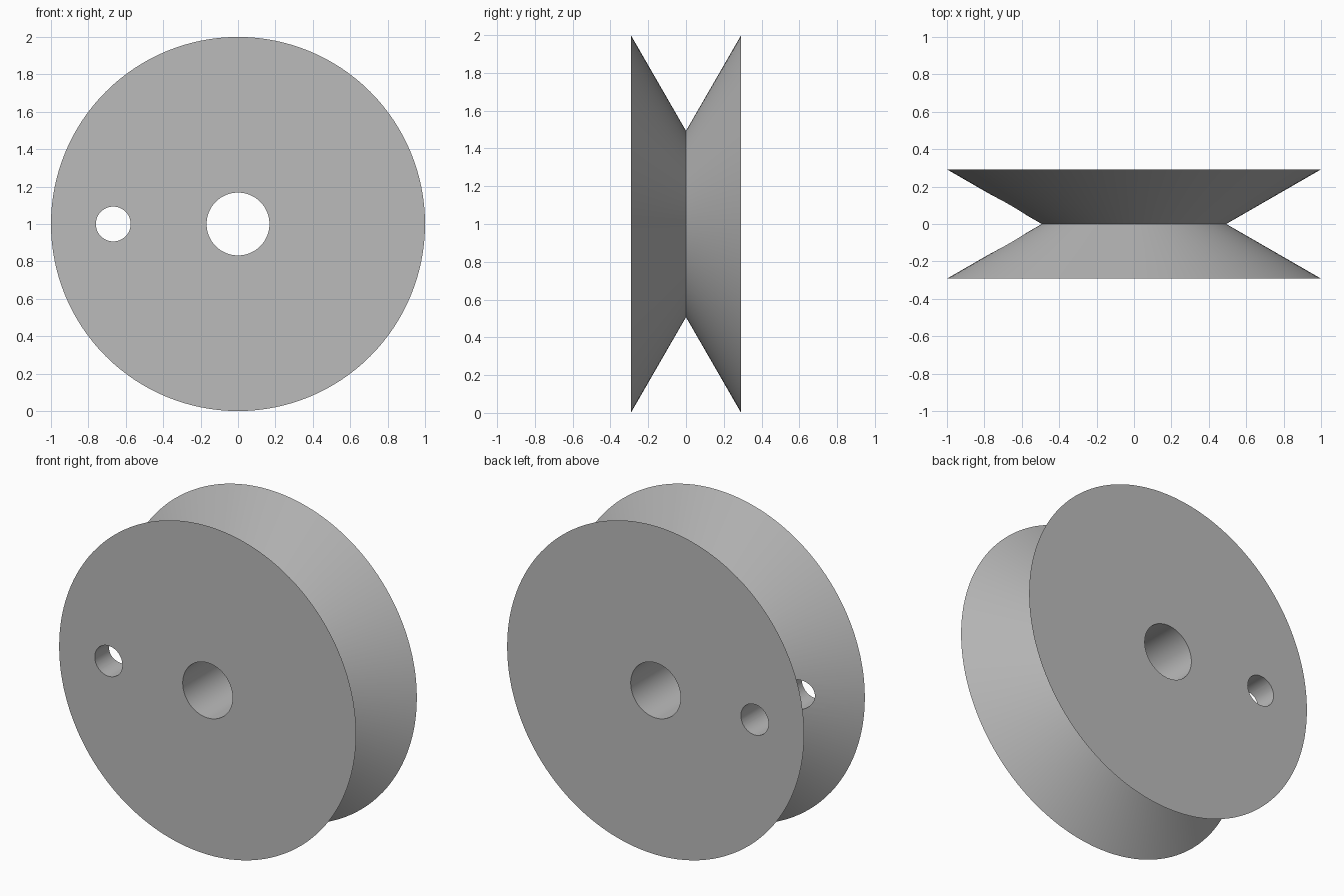
import bpy, bmesh, math
from mathutils import Vector

if "Cube" in bpy.data.objects:
    bpy.data.objects.remove(bpy.data.objects["Cube"])

RIM, WAIST, HALF_WIDTH, BORE = 1.0, 0.493, 0.292, 0.168
HOLE_X, HOLE_RADIUS = -0.667, 0.093
SEGMENTS = 128

grey = bpy.data.materials.new("light_grey")
grey.use_nodes = True
colour = (0.5, 0.5, 0.5, 1)
grey.diffuse_color = colour
grey.node_tree.nodes["Principled BSDF"].inputs["Base Color"].default_value = colour

# Grooved wheel: a closed (radius, y) profile turned around the axle
profile = [(BORE, -HALF_WIDTH), (RIM, -HALF_WIDTH), (WAIST, 0),
           (RIM, HALF_WIDTH), (BORE, HALF_WIDTH)]
bm = bmesh.new()
verts = [bm.verts.new((r, y, 0)) for r, y in profile]
edges = [bm.edges.new((v, verts[i - 1])) for i, v in enumerate(verts)]
bmesh.ops.spin(bm, geom=verts + edges, cent=Vector(), axis=Vector((0, 1, 0)),
               angle=math.tau, steps=SEGMENTS, use_merge=True)
bmesh.ops.remove_doubles(bm, verts=bm.verts, dist=0.0001)
bmesh.ops.recalc_face_normals(bm, faces=bm.faces)
mesh = bpy.data.meshes.new("pulley_wheel")
bm.to_mesh(mesh)
bm.free()
wheel = bpy.data.objects.new("pulley_wheel", mesh)
wheel.location.z = RIM
bpy.context.collection.objects.link(wheel)
mesh.materials.append(grey)

# Small off-centre hole through both flanges
bpy.ops.mesh.primitive_cylinder_add(vertices=64, radius=HOLE_RADIUS, depth=1,
                                    location=(HOLE_X, 0, RIM),
                                    rotation=(math.pi / 2, 0, 0))
cutter = bpy.context.object
cutter.name = "hole_cutter"
cutter.hide_render = True
cutter.data.materials.append(grey)

bpy.ops.object.select_all(action='DESELECT')
wheel.select_set(True)
bpy.context.view_layer.objects.active = wheel
cut = wheel.modifiers.new("crank_hole", 'BOOLEAN')
cut.operation = 'DIFFERENCE'
cut.solver = 'EXACT'
cut.object = cutter
bpy.ops.object.modifier_apply(modifier=cut.name)
bpy.data.objects.remove(cutter)

# Smooth the curved walls, keep the rims crisp
bpy.ops.object.shade_smooth_by_angle(angle=math.radians(30))
